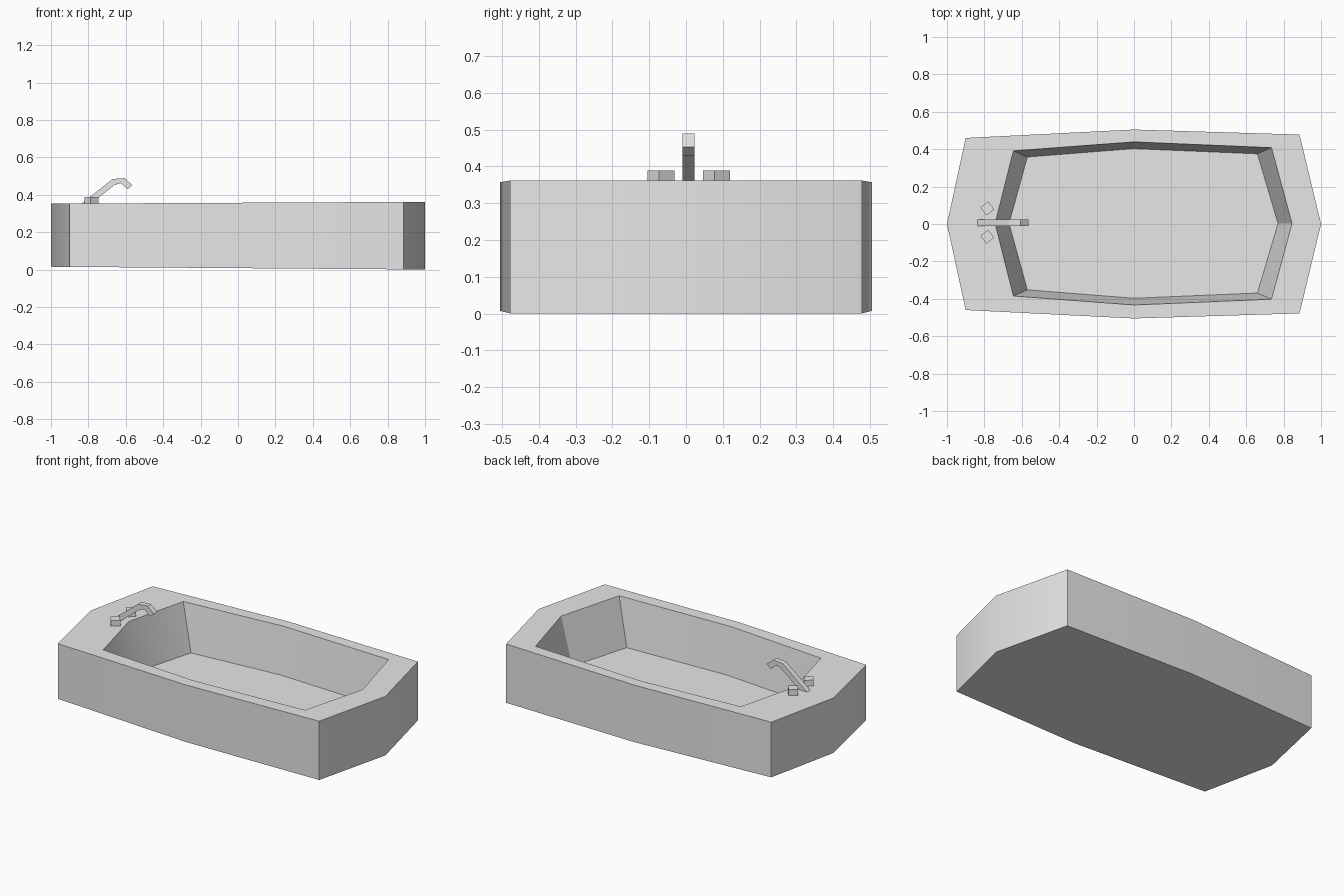
import bpy, bmesh, math
from mathutils import Matrix

cube = bpy.data.objects.get("Cube")
if cube:
    bpy.data.objects.remove(cube, do_unlink=True)

grey = bpy.data.materials.new("light_grey")
grey.use_nodes = True
grey.diffuse_color = (0.8, 0.8, 0.8, 1)
grey.node_tree.nodes["Principled BSDF"].inputs["Base Color"].default_value = (0.8, 0.8, 0.8, 1)


def finish(name, bm):
    bmesh.ops.recalc_face_normals(bm, faces=bm.faces)
    mesh = bpy.data.meshes.new(name)
    bm.to_mesh(mesh)
    bm.free()
    mesh.materials.append(grey)
    obj = bpy.data.objects.new(name, mesh)
    bpy.context.collection.objects.link(obj)
    return obj


def outline(half, shift=0):
    """Mirror a half outline, given from head to foot, across the long axis."""
    full = half + [(x, -y) for x, y in half[-2:0:-1]]
    return [(x, y + shift) for x, y in full]


def ring(bm, points, height, slope):
    return [bm.verts.new((x, y, height + slope * x)) for x, y in points]


# Tub: stacked eight-sided rings, from the underside up over the rim to the basin
outer = outline([(-1, 0), (-0.9, 0.46), (0, 0.505), (0.885, 0.478), (1, 0)])
rim = outline([(-0.743, 0), (-0.645, 0.388), (0, 0.436), (0.735, 0.405), (0.845, 0)], 0.003)
floor = outline([(-0.668, 0), (-0.57, 0.355), (0, 0.4), (0.66, 0.372), (0.77, 0)], 0.003)

bm = bmesh.new()
rings = [ring(bm, outer, 0.0075, -0.0075), ring(bm, outer, 0.357, 0.005),
         ring(bm, rim, 0.357, 0.005), ring(bm, floor, 0.073, 0.003)]
for low, high in zip(rings, rings[1:]):
    for i in range(8):
        j = (i + 1) % 8
        bm.faces.new((low[i], low[j], high[j], high[i]))
bm.faces.new(rings[0])
bm.faces.new(rings[-1])
tub = finish("bathtub", bm)
bpy.ops.object.select_all(action='DESELECT')
tub.select_set(True)
bpy.context.view_layer.objects.active = tub
bpy.ops.object.shade_smooth_by_angle(angle=math.radians(30))

# Spout: bent side profile extruded across
profile = [(-0.837, 0.352), (-0.671, 0.484), (-0.607, 0.489), (-0.564, 0.452), (-0.59, 0.43),
           (-0.628, 0.462), (-0.66, 0.452), (-0.785, 0.352)]
bm = bmesh.new()
face = bm.faces.new([bm.verts.new((x, -0.01, z)) for x, z in profile])
extruded = bmesh.ops.extrude_face_region(bm, geom=[face])["geom"]
bmesh.ops.translate(bm, vec=(0, 0.033, 0),
                    verts=[v for v in extruded if isinstance(v, bmesh.types.BMVert)])
finish("spout", bm)

# Tap handles: small turned blocks on either side of the spout
for name, y in (("left_tap", 0.083), ("right_tap", -0.068)):
    bm = bmesh.new()
    bmesh.ops.create_cube(bm, size=1, matrix=Matrix.Translation((-0.784, y, 0.37))
                          @ Matrix.Rotation(math.radians(37), 4, 'Z')
                          @ Matrix.Diagonal((0.053, 0.053, 0.038, 1)))
    finish(name, bm)
